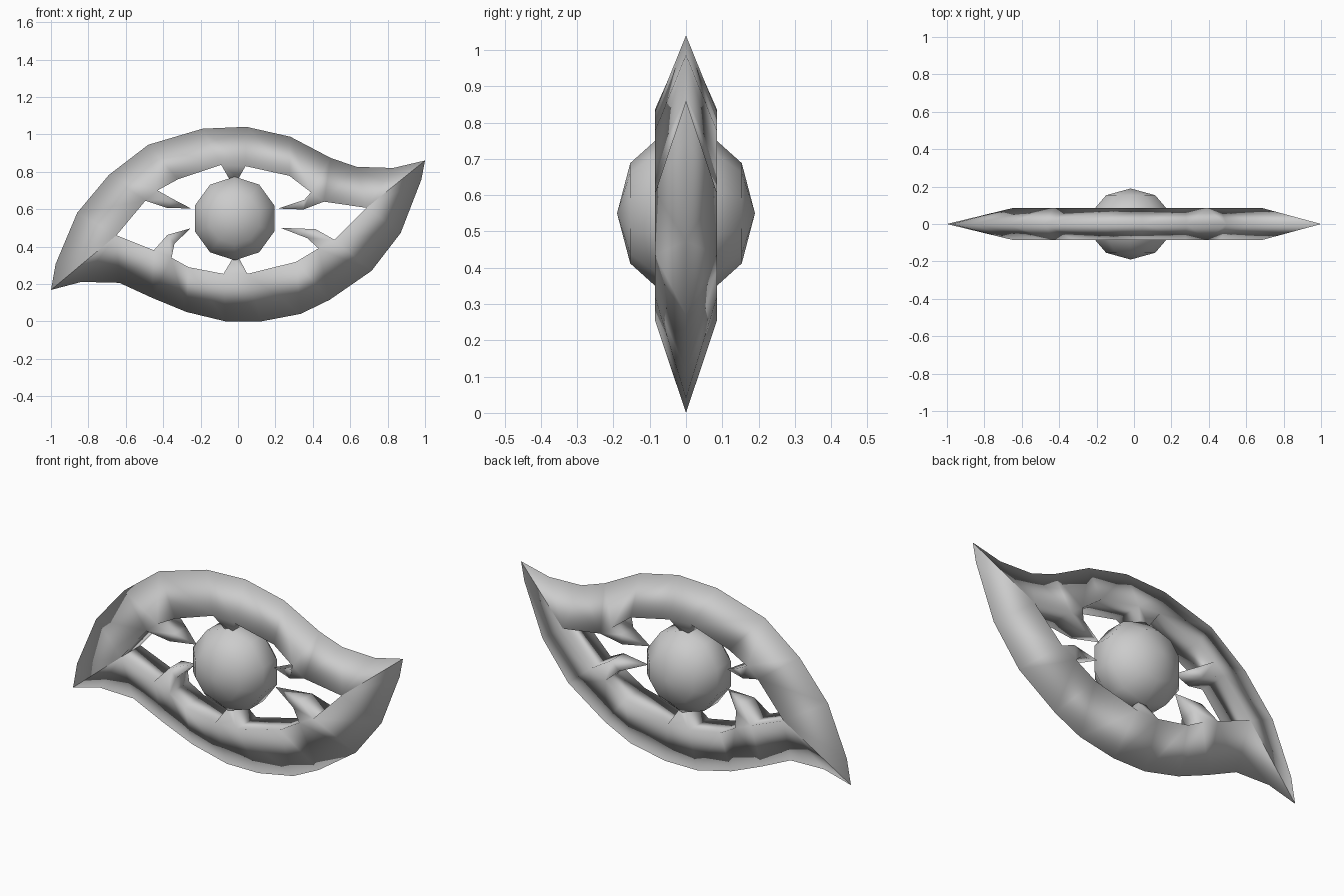
import bpy, bmesh, math
from mathutils import Matrix

if "Cube" in bpy.data.objects:
    bpy.data.objects.remove(bpy.data.objects["Cube"])

HALF = 0.085  # half thickness at the inner rim

grey = bpy.data.materials.new("stone_grey")
grey.diffuse_color = (0.6, 0.6, 0.6, 1)
grey.use_nodes = True
grey.node_tree.nodes["Principled BSDF"].inputs["Base Color"].default_value = grey.diffuse_color


def finish(bm, name):
    bmesh.ops.remove_doubles(bm, verts=bm.verts, dist=0.0005)
    bmesh.ops.recalc_face_normals(bm, faces=bm.faces)
    me = bpy.data.meshes.new(name)
    bm.to_mesh(me)
    bm.free()
    me.materials.append(grey)
    me.shade_smooth()
    ob = bpy.data.objects.new(name, me)
    bpy.context.collection.objects.link(ob)


def lid(name, stations, lashes):
    """Wedge band: sharp outer ridge, wide inner rim, lashes grown from rim segments."""
    bm = bmesh.new()

    def face(*pts):
        pts = [p for i, p in enumerate(pts) if p not in pts[:i]]
        if len(pts) > 2:
            bm.faces.new([bm.verts.new(p) for p in pts])

    def at(p, y):
        return (p[0], y, p[1])

    for i in range(len(stations) - 1):
        (o0, n0), (o1, n1) = stations[i], stations[i + 1]
        for s in (-HALF, HALF):
            face(at(o0, 0), at(o1, 0), at(n1, s), at(n0, s))
        if i not in lashes:
            face(at(n0, -HALF), at(n1, -HALF), at(n1, HALF), at(n0, HALF))
            continue
        # lash: tapered sleeve closing to a point
        a, b, tip = lashes[i]
        h = HALF * 0.6
        base = [at(n0, -HALF), at(n1, -HALF), at(n1, HALF), at(n0, HALF)]
        mid = [at(a, -h), at(b, -h), at(b, h), at(a, h)]
        for k in range(4):
            j = (k + 1) % 4
            face(base[k], base[j], mid[j], mid[k])
            face(mid[k], mid[j], at(tip, 0))
    finish(bm, name)


LEFT, RIGHT = (-0.65, 0.46), (0.687, 0.607)   # inner corners

# upper lid: (outer ridge point, inner rim point), left to right
lid("upper_lid", [
    ((-1, 0.168), LEFT), ((-0.975, 0.307), LEFT), ((-0.86, 0.58), LEFT),
    ((-0.69, 0.783), (-0.495, 0.645)), ((-0.48, 0.944), (-0.43, 0.70)),
    ((-0.48, 0.944), (-0.32, 0.76)), ((-0.19, 1.03), (-0.09, 0.837)),
    ((0.045, 1.04), (0.04, 0.83)), ((0.28, 0.987), (0.275, 0.778)),
    ((0.495, 0.874), (0.39, 0.69)), ((0.634, 0.826), (0.46, 0.64)),
    ((0.83, 0.82), RIGHT), ((1, 0.86), RIGHT)],
    {3: ((-0.38, 0.607), (-0.35, 0.655), (-0.25, 0.603)),
     6: ((-0.05, 0.767), (0.005, 0.767), (-0.022, 0.72)),
     9: ((0.355, 0.65), (0.35, 0.598), (0.215, 0.603))})

# lower lid, right to left
lid("lower_lid", [
    ((1, 0.86), RIGHT), ((0.98, 0.757), RIGHT), ((0.87, 0.473), RIGHT),
    ((0.714, 0.27), (0.516, 0.436)), ((0.49, 0.115), (0.43, 0.39)),
    ((0.335, 0.04), (0.31, 0.318)), ((0.125, 0.0), (0.05, 0.254)),
    ((-0.067, 0.0), (-0.078, 0.254)), ((-0.275, 0.05), (-0.265, 0.29)),
    ((-0.46, 0.126), (-0.355, 0.34)), ((-0.634, 0.206), (-0.45, 0.38)),
    ((-0.837, 0.211), LEFT), ((-1, 0.168), LEFT)],
    {3: ((0.415, 0.493), (0.37, 0.445), (0.227, 0.50)),
     6: ((0.012, 0.325), (-0.035, 0.325), (-0.012, 0.37)),
     9: ((-0.34, 0.415), (-0.377, 0.4625), (-0.254, 0.497))})

# eyeball, poles facing front and back
bm = bmesh.new()
bmesh.ops.create_uvsphere(bm, u_segments=10, v_segments=5, radius=1)
bm.transform(Matrix.Translation((-0.018, 0, 0.55))
             @ Matrix.Diagonal((0.235, 0.19, 0.235, 1))
             @ Matrix.Rotation(math.pi / 2, 4, 'X'))
finish(bm, "eyeball")
